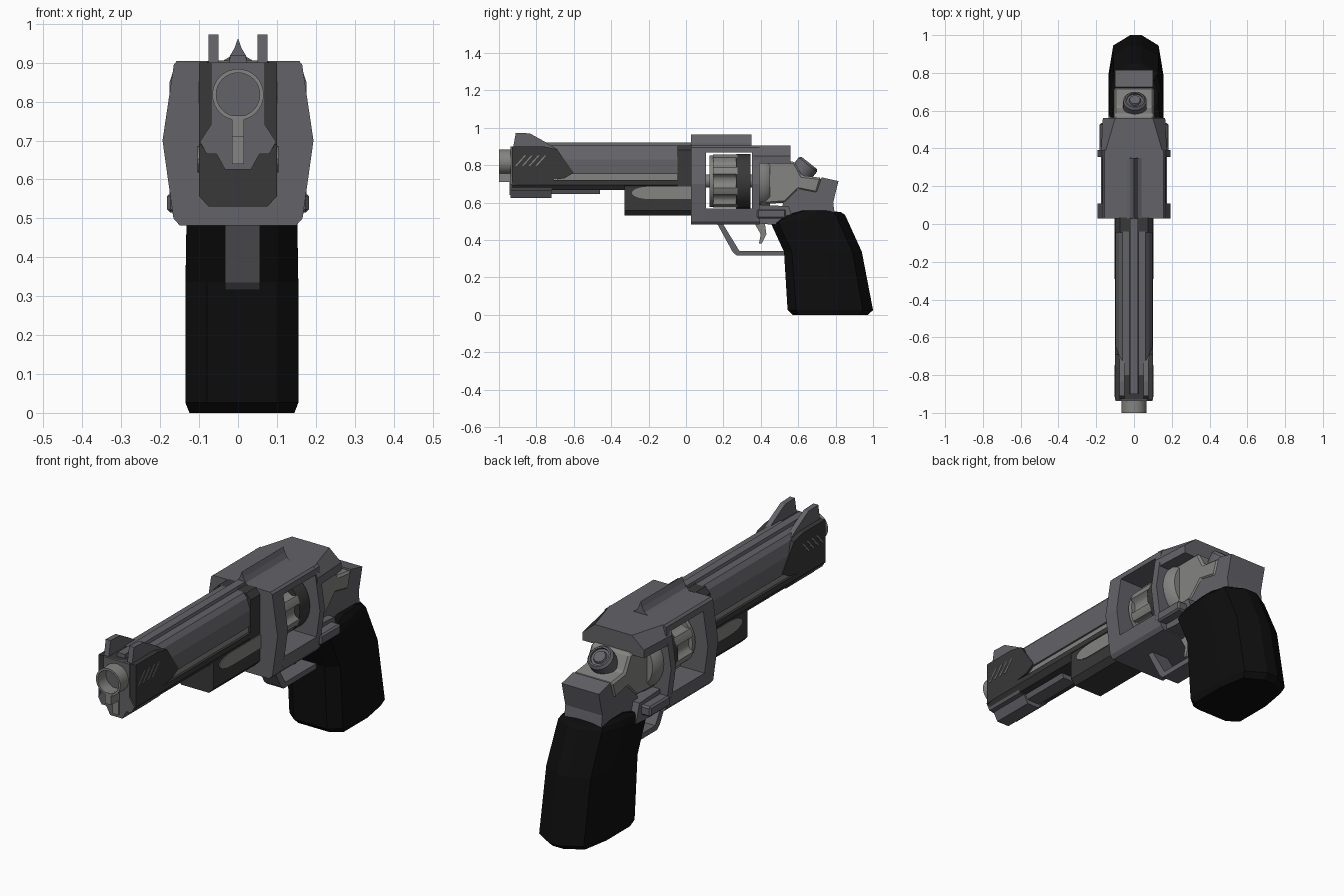
import bpy, bmesh, math
from mathutils import Vector, Matrix

if "Cube" in bpy.data.objects:
    bpy.data.objects.remove(bpy.data.objects["Cube"])


def material(name, rgb):
    m = bpy.data.materials.new(name)
    m.diffuse_color = (*rgb, 1)
    m.use_nodes = True
    m.node_tree.nodes["Principled BSDF"].inputs["Base Color"].default_value = m.diffuse_color
    return m


STEEL = material("steel", (.125, .125, .14))
DARK = material("dark_steel", (.04, .04, .04))
LIGHT = material("light_steel", (.23, .23, .22))
BLACK = material("black_grip", (.004, .004, .004))


def loft(name, rings, mat, bevel=0, smooth=False):
    """Skin a list of equal-length rings and cap both ends."""
    bm = bmesh.new()
    vs = [[bm.verts.new(p) for p in r] for r in rings]
    n = len(rings[0])
    for a, b in zip(vs, vs[1:]):
        for i in range(n):
            bm.faces.new((a[i], a[(i + 1) % n], b[(i + 1) % n], b[i]))
    bm.faces.new(vs[0])
    bm.faces.new(vs[-1])
    bmesh.ops.recalc_face_normals(bm, faces=bm.faces)
    me = bpy.data.meshes.new(name)
    bm.to_mesh(me)
    bm.free()
    me.materials.append(mat)
    ob = bpy.data.objects.new(name, me)
    bpy.context.collection.objects.link(ob)
    if bevel:
        mod = ob.modifiers.new("bevel", 'BEVEL')
        mod.width, mod.segments = bevel, 1
    if smooth:
        bpy.ops.object.select_all(action='DESELECT')
        ob.select_set(True)
        bpy.context.view_layer.objects.active = ob
        bpy.ops.object.shade_smooth_by_angle(angle=math.radians(35))
    return ob


def side(name, pts, x0, x1, mat, bevel=0):
    """Side profile (y, z) extruded across x."""
    return loft(name, [[(x, y, z) for y, z in pts] for x in (x0, x1)], mat, bevel)


def cross(name, half, y0, y1, mat, bevel=0):
    """Right half of a cross-section (x, z), mirrored and extruded along y."""
    pts = half + [(-x, z) for x, z in reversed(half) if x > 0]
    return loft(name, [[(x, y, z) for x, z in pts] for y in (y0, y1)], mat, bevel)


def box(name, x, y, z, mat, bevel=0):
    return side(name, [(y[0], z[0]), (y[1], z[0]), (y[1], z[1]), (y[0], z[1])], x[0], x[1], mat, bevel)


def turned(name, prof, mat, origin, axis=(0, 1, 0), n=32):
    """Revolve (radius, distance) points about an axis."""
    q = Vector((0, 0, 1)).rotation_difference(Vector(axis))
    rings = [[Vector(origin) + q @ Vector((r * math.cos(a), r * math.sin(a), d))
              for a in (2 * math.pi * i / n for i in range(n))] for r, d in prof]
    return loft(name, rings, mat, smooth=True)


# Barrel tube with open bore
BZ = .818
turned("barrel_tube", [(.066, .3), (.066, 0), (.056, 0), (.056, .25)], LIGHT, (0, -1, BZ))
turned("bore", [(.057, 0), (.057, .05)], BLACK, (0, -.92, BZ))
box("muzzle_key", (-.016, .016), (-1, -.9), (.71, .765), LIGHT)
box("muzzle_key_lower", (-.016, .016), (-.945, -.9), (.64, .72), LIGHT)

# Muzzle block, its steel insert and underside strips
side("muzzle_block", [(-.93, .9), (-.76, .9), (-.69, .885), (-.60, .76), (-.65, .73), (-.93, .69)],
     -.1, .1, DARK)
cross("muzzle_insert", [(.07, .9), (.07, .74), (.098, .697), (.08, .665), (.055, .665), (.033, .625)],
      -.937, -.72, STEEL)
cross("under_strip", [(.05, .68), (.035, .645)], -.74, -.46, STEEL)

# Barrel: dark rail, light groove and faceted shroud
cross("lower_rail", [(.1, .72), (.1, .695), (.08, .668)], -.93, .035, DARK)
cross("groove_core", [(.088, .78), (.088, .70)], -.69, .035, LIGHT)
cross("barrel_shroud", [(.02, .92), (.024, .906), (.062, .906), (.08, .885), (.097, .83), (.097, .752)],
      -.80, -.04, STEEL)
cross("barrel_collar", [(.075, .906), (.1, .88), (.1, .68)], -.045, .035, DARK)
cross("top_rail", [(.02, .92), (.024, .89)], -.9, .035, STEEL)

# Underlug with rounded inlay
cross("underlug", [(.1, .69), (.1, .557), (.075, .53)], -.33, .035, DARK)
arc = [(-.19 + .1 * math.cos(a), .652 + .034 * math.sin(a))
       for a in (math.pi / 2 + math.pi * i / 10 for i in range(11))]
side("underlug_inlay", arc + [(.032, .618), (.032, .686)], -.104, .104, LIGHT)

# Sight wings and vent slits on both sides of the muzzle
for s in (-1, 1):
    side("sight_wing", [(-.925, .89), (-.91, .973), (-.835, .97), (-.745, .92), (-.70, .89)],
         s * .05, s * .076, STEEL)
    for i in range(4):
        y = -.915 + i * .036
        side("vent_slit", [(y, .795), (y + .009, .795), (y + .06, .852), (y + .051, .852)],
             s * .098, s * .102, LIGHT)

# Frame: front plate, top and bottom straps, rear plate
OUT = [(.155, .905), (.165, .895), (.194, .7), (.166, .5), (.15, .482)]
cross("frame_front", OUT, .028, .108, STEEL)
cross("frame_top", [(.155, .905), (.165, .895), (.169, .868)], .1, .36, STEEL)
cross("frame_bottom", [(.176, .568), (.166, .5), (.15, .482)], .1, .36, STEEL)
cross("frame_rear", OUT, .354, .392, STEEL)
cross("sight_ridge", [(0, .963), (.009, .938), (.022, .915), (.042, .903)], .028, .35, STEEL)

# Tapered cap and lower rear strap
loft("rear_cap", [[(-t, y, .905), (t, y, .905), (b, y, .85), (b, y, .81), (-b, y, .81), (-b, y, .85)]
                  for y, t, b in ((.36, .158, .176), (.56, .1, .165))], STEEL)
side("rear_lower", [(.37, .59), (.37, .49), (.46, .482), (.58, .49), (.55, .58)], -.135, .135, STEEL)
for s in (-1, 1):
    box("side_lever", (s * .12, s * .182), (.38, .535), (.515, .565), STEEL, .008)

# Fluted cylinder
CZ, pts = .715, []
for i in range(96):
    a = 2 * math.pi * i / 96
    d = abs((i % 12) - 6)
    r = .146 - (.03 * math.sqrt(1 - (d / 4.2) ** 2) if d < 4 else 0)
    pts.append((r * math.sin(a + math.pi / 8), CZ + r * math.cos(a + math.pi / 8)))
loft("cylinder_flutes", [[(x, y, z) for x, z in pts] for y in (.145, .275)], LIGHT, smooth=True)
turned("cylinder_lip", [(.11, .125), (.138, .125), (.138, .147)], LIGHT, (0, 0, CZ))
turned("cylinder_band", [(.146, .268), (.146, .346)], DARK, (0, 0, CZ))
turned("cylinder_pin", [(.035, .09), (.035, .37)], LIGHT, (0, 0, CZ))

# Recoil shield and light body behind it
turned("recoil_shield", [(.155, .38), (.155, .42), (.135, .45)], LIGHT, (0, 0, CZ))
side("rear_body", [(.39, .59), (.39, .82), (.58, .82), (.62, .745), (.725, .732), (.70, .65),
                   (.60, .67), (.53, .60)], -.106, .106, LIGHT, .01)

# Back spine and tang
side("back_spine", [(.5, .49), (.52, .605), (.61, .68), (.70, .66), (.725, .735), (.815, .715),
                    (.787, .6), (.8, .5)], -.1, .1, STEEL)

# Round hammer button
turned("hammer", [(.062, -.06), (.062, .01), (.052, .022), (.044, .022), (.044, .012), (.032, .012), (.028, .022)],
       STEEL, (.005, .645, .795), (0, .62, .78), 24)

# Trigger guard and trigger
side("trigger_guard", [(.165, .49), (.195, .49), (.285, .342), (.56, .342), (.56, .316), (.272, .316),
                       (.25, .335)], -.034, .056, STEEL)
side("trigger", [(.36, .5), (.42, .5), (.43, .43), (.405, .38), (.39, .38), (.40, .43)], -.02, .03, LIGHT)

# Grip: faceted plan section lofted from base to top (front y,z / back y,z / width scale)
PLAN = [(0, .09), (.1, .145), (.55, .145), (.88, .12), (1, .03)]
plan = [(f, w) for f, w in PLAN] + [(f, -w) for f, w in reversed(PLAN)]
rings = []
for fy, fz, by, bz, k in ((.57, 0, .972, 0, .93), (.543, .027, 1, .025, 1), (.524, .337, .94, .337, 1),
                          (.455, .487, .85, .535, .98), (.50, .525, .83, .548, .92), (.62, .558, .78, .556, .8)):
    rings.append([(.01 + w * k, fy + (by - fy) * f, fz + (bz - fz) * f) for f, w in plan])
loft("grip", rings, BLACK)
